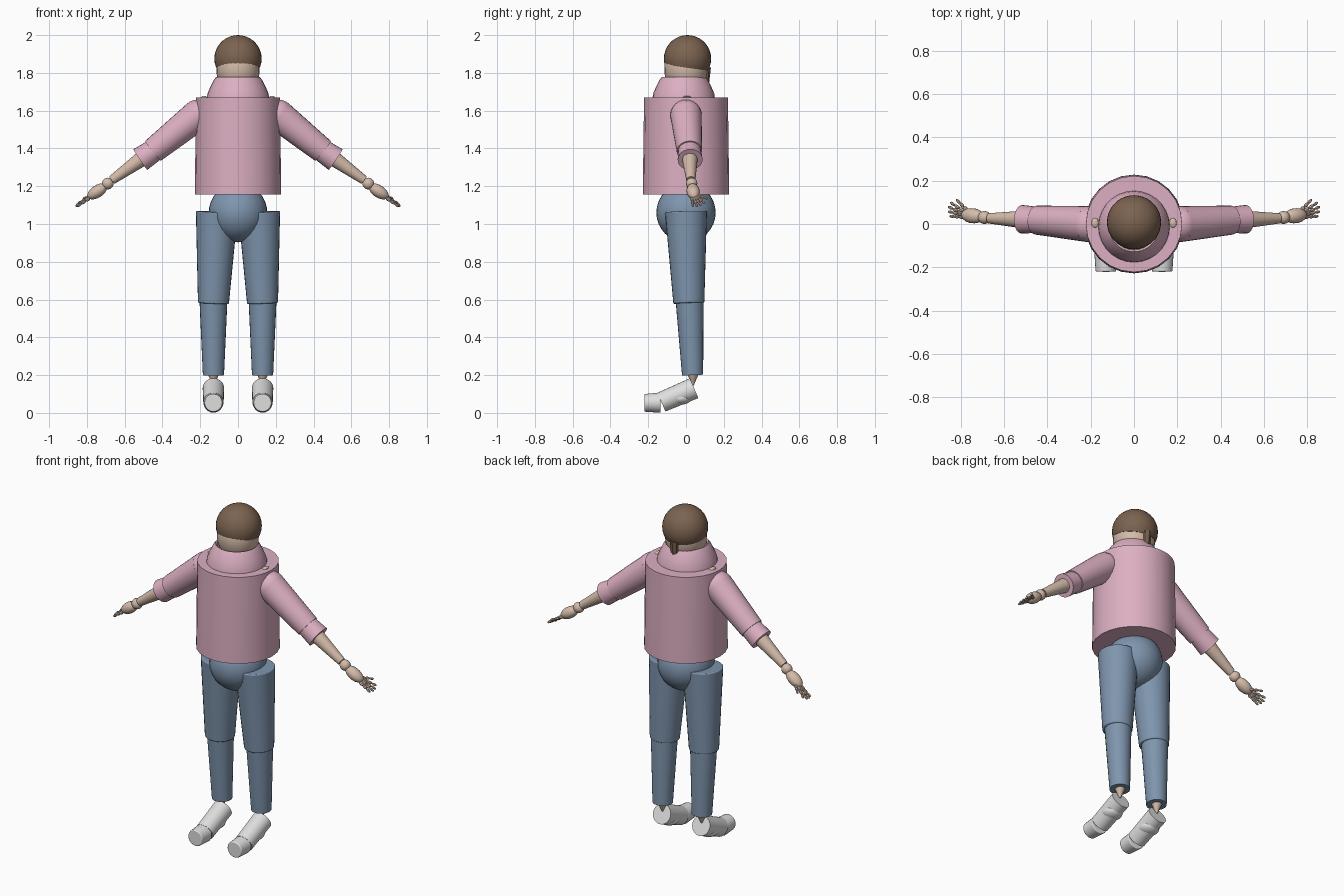
import bpy
import bmesh
from math import radians, pi, cos, sin
from mathutils import Vector, Matrix

cube = bpy.data.objects.get("Cube")
if cube:
    bpy.data.objects.remove(cube, do_unlink=True)


def material(name, rgb):
    m = bpy.data.materials.new(name)
    m.use_nodes = True
    m.diffuse_color = (*rgb, 1)
    m.node_tree.nodes["Principled BSDF"].inputs["Base Color"].default_value = (*rgb, 1)
    return m


PINK = material("pink_knit", (0.72, 0.43, 0.54))
DENIM = material("blue_denim", (0.21, 0.30, 0.42))
SKIN = material("skin", (0.66, 0.50, 0.40))
HAIR = material("brown_hair", (0.20, 0.125, 0.08))
WHITE = material("white_shoe", (0.74, 0.74, 0.74))


def finish(name, bm, mat, angle=35):
    bmesh.ops.recalc_face_normals(bm, faces=bm.faces)
    mesh = bpy.data.meshes.new(name)
    bm.to_mesh(mesh)
    bm.free()
    mesh.materials.append(mat)
    ob = bpy.data.objects.new(name, mesh)
    bpy.context.collection.objects.link(ob)
    bpy.ops.object.select_all(action='DESELECT')
    ob.select_set(True)
    bpy.context.view_layer.objects.active = ob
    bpy.ops.object.shade_smooth_by_angle(angle=radians(angle))
    return ob


def along(a, b):
    """Matrix placing local z on the line from a to b, centred between them."""
    a, b = Vector(a), Vector(b)
    turn = (b - a).to_track_quat('Z', 'Y').to_matrix().to_4x4()
    return Matrix.Translation((a + b) / 2) @ turn, (b - a).length


def limb(name, a, ra, b, rb, mat, sides=24):
    """Tapered capped cylinder from a to b."""
    bm = bmesh.new()
    place, length = along(a, b)
    bmesh.ops.create_cone(bm, cap_ends=True, segments=sides, radius1=ra,
                          radius2=rb, depth=length, matrix=place)
    return finish(name, bm, mat)


def add_ball(bm, place, size, sides=20):
    bmesh.ops.create_uvsphere(bm, u_segments=sides, v_segments=sides // 2, radius=1,
                              matrix=place @ Matrix.Diagonal((*size, 1)))


def ball(name, centre, size, mat, sides=20):
    bm = bmesh.new()
    add_ball(bm, Matrix.Translation(centre), size, sides)
    return finish(name, bm, mat)


def lathe(name, profile, y, mat, sides=28):
    """Spin (radius, z) points around a vertical axis and close the ends."""
    bm = bmesh.new()
    rings = [[bm.verts.new((r * cos(2 * pi * i / sides), y + r * sin(2 * pi * i / sides), z))
              for i in range(sides)] for r, z in profile]
    for low, high in zip(rings, rings[1:]):
        for i in range(sides):
            j = (i + 1) % sides
            bm.faces.new((low[i], low[j], high[j], high[i]))
    bm.faces.new(rings[0])
    bm.faces.new(rings[-1])
    return finish(name, bm, mat)


def bevel(ob, width):
    mod = ob.modifiers.new("rounded_rim", 'BEVEL')
    mod.width = width
    mod.segments = 3
    mod.limit_method = 'ANGLE'
    mod.angle_limit = radians(40)


# Head, hair cap cut on a sloping plane, and ponytail
lathe("head", [(0.09, 1.74), (0.112, 1.78), (0.115, 1.85), (0.09, 1.92)], 0, SKIN)
bm = bmesh.new()
add_ball(bm, Matrix.Translation((0, 0.008, 1.875)), (0.125, 0.125, 0.125), 36)
cut = bmesh.ops.bisect_plane(bm, geom=bm.verts[:] + bm.edges[:] + bm.faces[:],
                             plane_co=(0, 0, 1.828), plane_no=(0, -0.14, -1),
                             clear_outer=True)
rim = [e for e in cut["geom_cut"] if isinstance(e, bmesh.types.BMEdge)]
bmesh.ops.contextual_create(bm, geom=rim)
finish("hair", bm, HAIR)
limb("ponytail", (0, 0.1, 1.83), 0.032, (0, 0.095, 1.735), 0.026, HAIR, 8)

# Sweater body, collar with a hollow rim, and hips
lathe("sweater_body", [(0.228, 1.155), (0.227, 1.3), (0.222, 1.67)], 0, PINK, 24)
lathe("collar", [(0.166, 1.66), (0.162, 1.69), (0.147, 1.725), (0.13, 1.76),
                 (0.116, 1.778), (0.108, 1.772), (0.1, 1.735)], -0.012, PINK)
ball("hips", (0, 0, 1.06), (0.155, 0.157, 0.157), DENIM, 32)

# Fingers as (base, tip), fanned from the palm
FINGERS = [((0.77, 0.062, 1.15), (0.82, 0.113, 1.135)),
           ((0.785, 0.058, 1.145), (0.848, 0.1, 1.108)),
           ((0.79, 0.05, 1.14), (0.858, 0.08, 1.097)),
           ((0.79, 0.042, 1.138), (0.858, 0.058, 1.093)),
           ((0.785, 0.032, 1.138), (0.85, 0.036, 1.093))]

for s, side in ((1, "left"), (-1, "right")):
    def at(p):
        return Vector((s * p[0], p[1], p[2]))

    # Arm
    shoulder, elbow = at((0.215, 0, 1.575)), at((0.45, 0.018, 1.387))
    bm = bmesh.new()
    place, length = along(shoulder, elbow)
    bmesh.ops.create_cone(bm, cap_ends=True, segments=24, radius1=0.083,
                          radius2=0.067, depth=length, matrix=place)
    add_ball(bm, Matrix.Translation(shoulder), (0.083, 0.083, 0.083), 24)
    finish(side + "_sleeve", bm, PINK)
    limb(side + "_cuff", at((0.43, 0.018, 1.4)), 0.059,
         at((0.517, 0.022, 1.341)), 0.066, PINK)
    ball(side + "_shoulder_joint", at((0.18, 0.005, 1.668)), (0.018, 0.024, 0.01), SKIN, 12)
    limb(side + "_forearm", at((0.5, 0.02, 1.352)), 0.042,
         at((0.668, 0.026, 1.232)), 0.024, SKIN)
    ball(side + "_wrist", at((0.69, 0.03, 1.214)), (0.031, 0.03, 0.031), SKIN)

    # Hand: tapered palm and beaded fingers
    bm = bmesh.new()
    place, length = along(at((0.695, 0.032, 1.205)), at((0.795, 0.044, 1.14)))
    add_ball(bm, place, (0.035, 0.033, length / 2), 18)
    finish(side + "_palm", bm, SKIN)
    bm = bmesh.new()
    for base, tip in FINGERS:
        base, tip = at(base), at(tip)
        for k in range(3):
            place, length = along(base.lerp(tip, k / 3), base.lerp(tip, (k + 1) / 3))
            thick = 0.0105 - 0.0015 * k
            add_ball(bm, place, (thick, thick, length * 0.58), 8)
    finish(side + "_fingers", bm, SKIN)

    # Leg
    thigh = limb(side + "_thigh", at((0.13, 0.015, 0.58)), 0.082,
                 at((0.112, 0, 1.065)), 0.111, DENIM, 28)
    bevel(thigh, 0.006)
    limb(side + "_shin", at((0.13, 0.035, 0.2)), 0.056,
         at((0.13, 0.018, 0.62)), 0.075, DENIM)
    limb(side + "_ankle", at((0.13, 0.037, 0.145)), 0.004,
         at((0.13, 0.037, 0.205)), 0.03, SKIN, 16)

    # Shoe: sloping upper and level toe cap
    limb(side + "_shoe_upper", at((0.13, -0.13, 0.057)), 0.054,
         at((0.13, 0.043, 0.131)), 0.057, WHITE)
    ball(side + "_shoe_sole", at((0.13, -0.03, 0.078)), (0.056, 0.06, 0.035), WHITE)
    toe = limb(side + "_toe_cap", at((0.13, -0.135, 0.054)), 0.053,
               at((0.13, -0.22, 0.053)), 0.047, WHITE)
    bevel(toe, 0.005)
